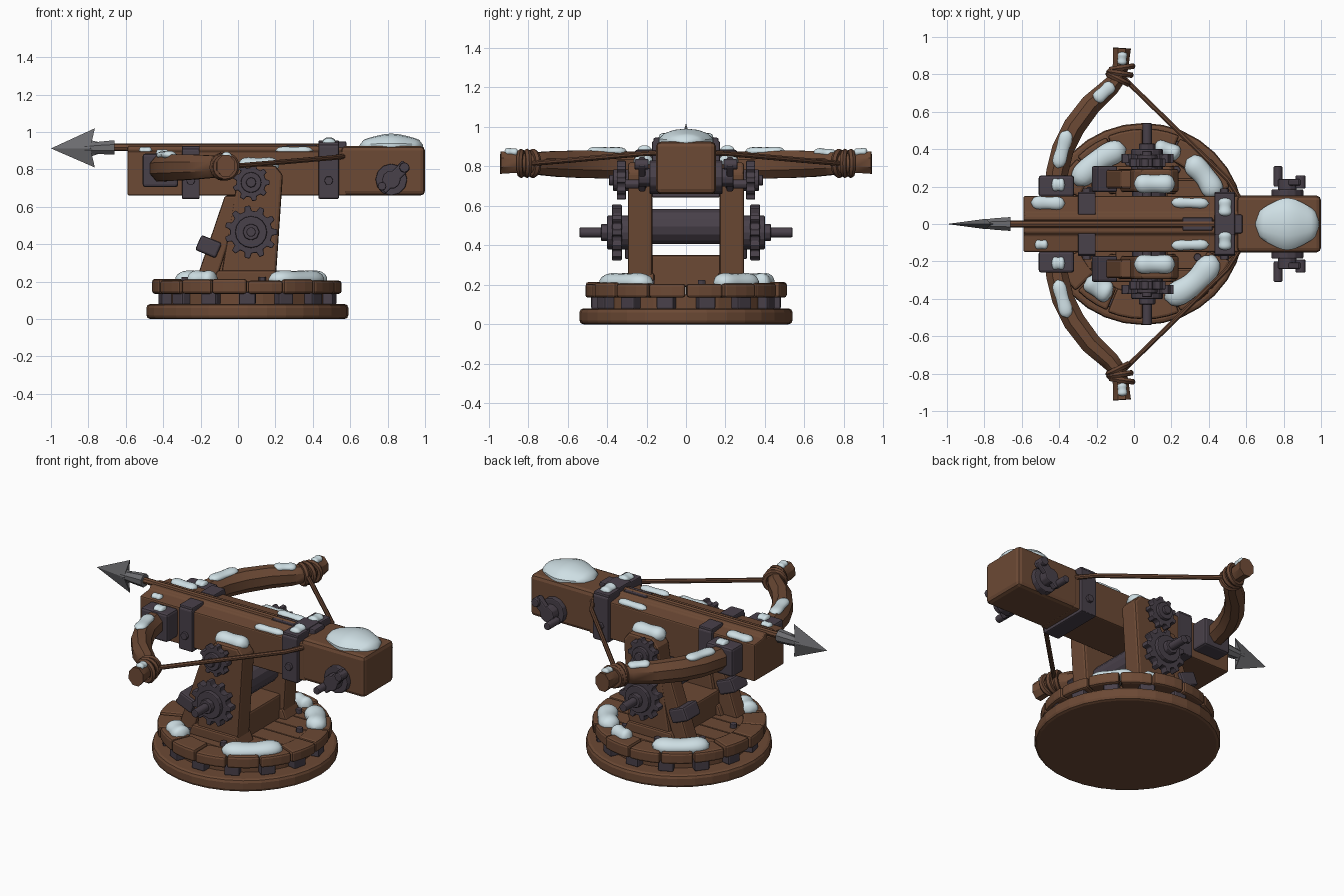
import bpy, bmesh, math, random
from mathutils import Vector

random.seed(4)
cube = bpy.data.objects.get("Cube")
if cube:
    bpy.data.objects.remove(cube, do_unlink=True)


def material(name, r, g, b):
    m = bpy.data.materials.new(name)
    m.use_nodes = True
    m.diffuse_color = (r, g, b, 1)
    m.node_tree.nodes["Principled BSDF"].inputs["Base Color"].default_value = (r, g, b, 1)
    return m


WOOD = material("brown wood", 0.15, 0.067, 0.035)
ROPE = material("rope brown", 0.13, 0.058, 0.032)
IRON = material("dark iron", 0.066, 0.052, 0.068)
STEEL = material("grey steel", 0.15, 0.15, 0.16)
SNOW = material("snow", 0.62, 0.74, 0.78)


def finish(name, bm, mat, bevel=0, smooth=False):
    bmesh.ops.recalc_face_normals(bm, faces=bm.faces)
    mesh = bpy.data.meshes.new(name)
    bm.to_mesh(mesh)
    bm.free()
    mesh.materials.append(mat)
    ob = bpy.data.objects.new(name, mesh)
    bpy.context.collection.objects.link(ob)
    if smooth:
        bpy.ops.object.select_all(action="DESELECT")
        ob.select_set(True)
        bpy.context.view_layer.objects.active = ob
        bpy.ops.object.shade_smooth_by_angle(angle=math.radians(40))
    if bevel:
        mod = ob.modifiers.new("Bevel", "BEVEL")
        mod.width, mod.segments = bevel, 2
    return ob


def prism(name, pts, axis, lo, hi, mat, bevel=0.012, smooth=False):
    """Extrude a 2D outline along an axis."""
    place = {"x": lambda u, v, w: (w, u, v), "y": lambda u, v, w: (u, w, v),
             "z": lambda u, v, w: (u, v, w)}[axis]
    bm = bmesh.new()
    a, b = [[bm.verts.new(place(u, v, w)) for u, v in pts] for w in (lo, hi)]
    bm.faces.new(a)
    bm.faces.new(b)
    for i in range(len(pts)):
        j = (i + 1) % len(pts)
        bm.faces.new((a[i], a[j], b[j], b[i]))
    return finish(name, bm, mat, bevel, smooth)


def box(name, x, y, z, mat, bevel=0.012):
    return prism(name, [(x[0], y[0]), (x[1], y[0]), (x[1], y[1]), (x[0], y[1])], "z", *z, mat, bevel)


def circle(cu, cv, r, n=20):
    return [(cu + r * math.cos(math.tau * i / n), cv + r * math.sin(math.tau * i / n)) for i in range(n)]


def side_disc(name, x, z, r, s, y0, y1, mat, n=16):
    return prism(name, circle(x, z, r, n), "y", s * y0, s * y1, mat, 0.006)


def sweep(name, path, wide, high, mat, scales=None, n=8):
    """Tube with an elliptical section along a mostly level path."""
    path = [Vector(p) for p in path]
    bm, rings = bmesh.new(), []
    for i, p in enumerate(path):
        t = (path[min(i + 1, len(path) - 1)] - path[max(i - 1, 0)]).normalized()
        side = t.cross(Vector((0, 0, 1))).normalized()
        up = side.cross(t)
        k = scales[i] if scales else 1
        rings.append([bm.verts.new(p + side * math.cos(a) * wide * k + up * math.sin(a) * high * k)
                      for a in [math.tau * (j + 0.5) / n for j in range(n)]])
    for r, q in zip(rings, rings[1:]):
        for j in range(n):
            bm.faces.new((r[j], r[(j + 1) % n], q[(j + 1) % n], q[j]))
    bm.faces.new(rings[0])
    bm.faces.new(rings[-1])
    return finish(name, bm, mat, 0, True)


def snow(start, end, wide, high, waist=0.08, arc=None):
    """Rounded drift between two points, or along an arc given as centre x and radius."""
    path, scales, steps = [], [], 16
    for i in range(steps + 1):
        t = i / steps
        u = 0.998 * (2 * t - 1)
        if arc:
            a = math.radians(start[0] + (end[0] - start[0]) * t)
            path.append((arc[0] + arc[1] * math.cos(a), arc[1] * math.sin(a), start[1]))
        else:
            path.append(Vector(start).lerp(Vector(end), t))
        scales.append((1 - u ** 4) ** 0.5 * (1 - waist * math.cos(u * 4)))
    return sweep("snow_drift", path, wide, high, SNOW, scales, 14)


def gear(name, x, z, r, teeth, s, y0, y1):
    pts = []
    for i in range(teeth):
        for f, k in ((-0.3, 0.8), (-0.17, 1), (0.17, 1), (0.3, 0.8)):
            a = math.tau * (i + f) / teeth
            pts.append((x + r * k * math.cos(a), z + r * k * math.sin(a)))
    return prism(name, pts, "y", s * y0, s * y1, IRON, 0.005)


# Turntable: foot disc, iron rollers, segmented rim and plank deck
CX = 0.05
prism("foot_disc", circle(CX, 0, 0.54, 32), "z", 0, 0.08, WOOD, 0.02)
prism("turntable_core", circle(CX, 0, 0.43, 32), "z", 0.07, 0.15, WOOD, 0)
for i in range(14):
    a = math.tau * (i + 0.5) / 14
    ob = box("iron_roller", (-0.035, 0.035), (-0.045, 0.045), (0.075, 0.145), IRON, 0.01)
    ob.location = (CX + 0.445 * math.cos(a), 0.445 * math.sin(a), 0)
    ob.rotation_euler.z = a
SEG = 16
for i in range(SEG):
    angles = [math.tau * (i + f) / SEG for f in (0.015, 0.34, 0.66, 0.985)]
    r = 0.505 + random.uniform(-0.008, 0.008)
    pts = [(CX + r * math.cos(a), r * math.sin(a)) for a in angles]
    pts += [(CX + 0.37 * math.cos(a), 0.37 * math.sin(a)) for a in reversed(angles)]
    prism("rim_block", pts, "z", 0.135, 0.21 + random.uniform(-0.006, 0.006), WOOD, 0.014)
for i in range(6):
    y0, y1 = -0.36 + i * 0.12, -0.245 + i * 0.12
    w0, w1 = [math.sqrt(0.38 ** 2 - y * y) for y in (y0, y1)]
    prism("deck_plank", [(CX - w0, y0), (CX + w0, y0), (CX + w1, y1), (CX - w1, y1)], "z", 0.13, 0.2, WOOD, 0.006)
for i in range(8):
    a = math.tau * (i + 0.3) / 8
    prism("deck_bolt", circle(CX + 0.34 * math.cos(a), 0.34 * math.sin(a), 0.022, 6), "z", 0.19, 0.225, IRON, 0.004)

# Stock with arrow groove, rear block and front planks
groove = [(-0.15, 0.66), (0.15, 0.66), (0.15, 0.895), (0.06, 0.905), (0.045, 0.925), (0.018, 0.925),
          (0.018, 0.89), (-0.018, 0.89), (-0.018, 0.925), (-0.045, 0.925), (-0.06, 0.905), (-0.15, 0.895)]
prism("stock", groove, "x", -0.59, 0.58, WOOD, 0.008)
box("rear_block", (0.55, 1.0), (-0.152, 0.152), (0.66, 0.925), WOOD, 0.025)
box("cross_sill", (-0.1, 0.18), (-0.2, 0.2), (0.19, 0.35), WOOD)
prism("winch_drum", circle(0.08, 0.495, 0.09, 14), "y", -0.19, 0.19, IRON, 0.008)
box("string_catch", (0.26, 0.42), (-0.035, 0.035), (0.88, 0.932), IRON, 0.006)
box("trigger_block", (0.53, 0.58), (-0.05, 0.05), (0.88, 0.95), IRON, 0.008)

# Iron straps around the stock
for x0, x1, top in ((-0.3, -0.205, 0.925), (0.43, 0.54, 0.945)):
    for s in (-1, 1):
        prism("strap_side", [(s * 0.145, 0.645), (s * 0.172, 0.645), (s * 0.172, top - 0.02),
                             (s * 0.145, top)], "x", x0, x1, IRON, 0.007)
        prism("strap_bolt", circle((x0 + x1) / 2, 0.74, 0.025, 6), "y", s * 0.165, s * 0.19, IRON, 0.004)
        box("strap_top", (x0, x1), sorted((s * 0.05, s * 0.165)), (0.88, top), IRON, 0.007)
    box("strap_bottom", (x0, x1), (-0.17, 0.17), (0.642, 0.67), IRON, 0.007)
box("strap_bridge", (0.43, 0.54), (-0.06, 0.06), (0.92, 0.955), IRON, 0.007)

for s in (-1, 1):
    # Leaning side posts with diagonal braces
    prism("side_post", [(-0.1, 0.18), (0.2, 0.18), (0.24, 0.77), (0.2, 0.82), (0.04, 0.82), (0.0, 0.77)],
          "y", s * 0.17, s * 0.295, WOOD, 0.015)
    prism("post_brace", [(-0.23, 0.19), (-0.12, 0.19), (0.03, 0.66), (-0.07, 0.66)],
          "y", s * 0.19, s * 0.29, WOOD)
    prism("brace_clamp", [(-0.23, 0.37), (-0.12, 0.325), (-0.085, 0.405), (-0.195, 0.45)],
          "y", s * 0.17, s * 0.31, IRON)
    prism("front_post_foot", [(-0.14, 0.19), (0.23, 0.19), (0.2, 0.26), (-0.11, 0.26)],
          "y", s * 0.16, s * 0.31, WOOD)

    # Gear train and axles
    gear("large_gear", 0.07, 0.465, 0.142, 11, s, 0.325, 0.375)
    side_disc("large_gear_hub", 0.07, 0.465, 0.085, s, 0.28, 0.4, IRON)
    side_disc("large_gear_cap", 0.07, 0.465, 0.045, s, 0.39, 0.43, IRON, 8)
    side_disc("large_axle", 0.07, 0.465, 0.026, s, 0.2, 0.54, IRON, 10)
    gear("small_gear", 0.07, 0.73, 0.1, 9, s, 0.305, 0.35)
    side_disc("small_gear_hub", 0.07, 0.73, 0.055, s, 0.28, 0.37, IRON)
    side_disc("small_axle", 0.07, 0.73, 0.028, s, 0.14, 0.39, IRON, 8)

    # Rear crank
    side_disc("crank_plate", 0.82, 0.745, 0.085, s, 0.14, 0.185, IRON, 12)
    side_disc("crank_hub", 0.82, 0.745, 0.05, s, 0.18, 0.24, IRON, 10)
    prism("crank_arm", [(0.75, 0.71), (0.79, 0.67), (0.92, 0.8), (0.88, 0.85)], "y", s * 0.205, s * 0.24, IRON, 0.008)
    side_disc("crank_handle", 0.77, 0.71, 0.024, s, 0.2, 0.31, IRON, 8)
    side_disc("crank_knob", 0.89, 0.81, 0.028, s, 0.19, 0.26, IRON, 8)

    # Bow limb, socket and rope lashing
    box("limb_socket", (-0.51, -0.32), sorted((s * 0.145, s * 0.26)), (0.705, 0.885), IRON, 0.015)
    limb = [(-0.42, 0.14), (-0.41, 0.28), (-0.38, 0.4), (-0.32, 0.52), (-0.23, 0.64), (-0.13, 0.73),
            (-0.08, 0.79), (-0.07, 0.86), (-0.065, 0.94)]
    sweep("bow_limb", [(x, s * y, 0.8 + 0.02 * y) for x, y in limb], 0.064, 0.075, WOOD,
          [1, 1, 1, 1, 0.95, 0.85, 0.72, 0.72, 0.82])
    for k in range(3):
        bpy.ops.mesh.primitive_torus_add(major_radius=0.058, minor_radius=0.017, major_segments=16, minor_segments=6,
                                         location=(-0.085 + 0.01 * k, s * (0.775 + 0.03 * k), 0.815),
                                         rotation=(math.pi / 2, 0.15 * (k - 1), s * (-0.45 + 0.3 * k)))
        bpy.context.object.name = "rope_lashing"
        bpy.context.object.data.materials.append(ROPE)
        bpy.ops.object.shade_smooth_by_angle()
    sweep("bow_string", [(-0.05, s * 0.775, 0.815), (0.5, s * 0.24, 0.862), (0.57, s * 0.13, 0.87)],
          0.014, 0.014, ROPE)

    # Snow on limbs, sockets and posts
    snow((0.0, s * 0.215, 0.82), (0.22, s * 0.215, 0.82), 0.052, 0.045)
    snow((-0.44, s * 0.21, 0.885), (-0.37, s * 0.21, 0.885), 0.035, 0.022)
    snow((-0.41, s * 0.3, 0.875), (-0.355, s * 0.5, 0.878), 0.038, 0.022)
    snow((-0.065, s * 0.85, 0.87), (-0.06, s * 0.92, 0.875), 0.026, 0.02)
    snow((0.2, s * 0.115, 0.9), (0.4, s * 0.11, 0.9), 0.028, 0.022)
    snow((0.487, s * 0.04, 0.948), (0.487, s * 0.14, 0.94), 0.036, 0.026)
snow((-0.21, 0.66, 0.872), (-0.11, 0.75, 0.865), 0.036, 0.022)
snow((-0.55, 0.115, 0.9), (-0.37, 0.11, 0.9), 0.036, 0.024)
snow((-0.53, -0.11, 0.9), (-0.46, -0.11, 0.9), 0.025, 0.02)

# Snow on the rear block and turntable rim
snow((0.65, 0, 0.925), (0.99, 0, 0.925), 0.125, 0.058, -0.14)
for a0, a1, w in ((150, 103, 0.065), (82, 62, 0.045), (56, 20, 0.062), (224, 246, 0.06), (286, 336, 0.068)):
    snow((a0, 0.212), (a1, 0.212), w, 0.048, 0.08, (CX, 0.415))

# Arrow: shaft, socket and barbed head
prism("arrow_shaft", circle(0, 0.918, 0.02, 8), "x", -0.68, 0.54, WOOD, 0, True)
sweep("arrow_socket", [(-0.82, 0, 0.913), (-0.74, 0, 0.915), (-0.66, 0, 0.917)], 0.04, 0.042, STEEL, [0.6, 0.85, 1])
bm = bmesh.new()
outline = [(-1.0, 0.912), (-0.765, 1.02), (-0.785, 0.955), (-0.74, 0.945),
           (-0.74, 0.885), (-0.785, 0.87), (-0.765, 0.81)]
rim = [bm.verts.new((x, 0, z)) for x, z in outline]
for s in (-1, 1):
    ridge = bm.verts.new((-0.79, s * 0.028, 0.913))
    for i in range(len(rim)):
        bm.faces.new((rim[i], rim[(i + 1) % len(rim)], ridge))
finish("arrow_head", bm, STEEL)
